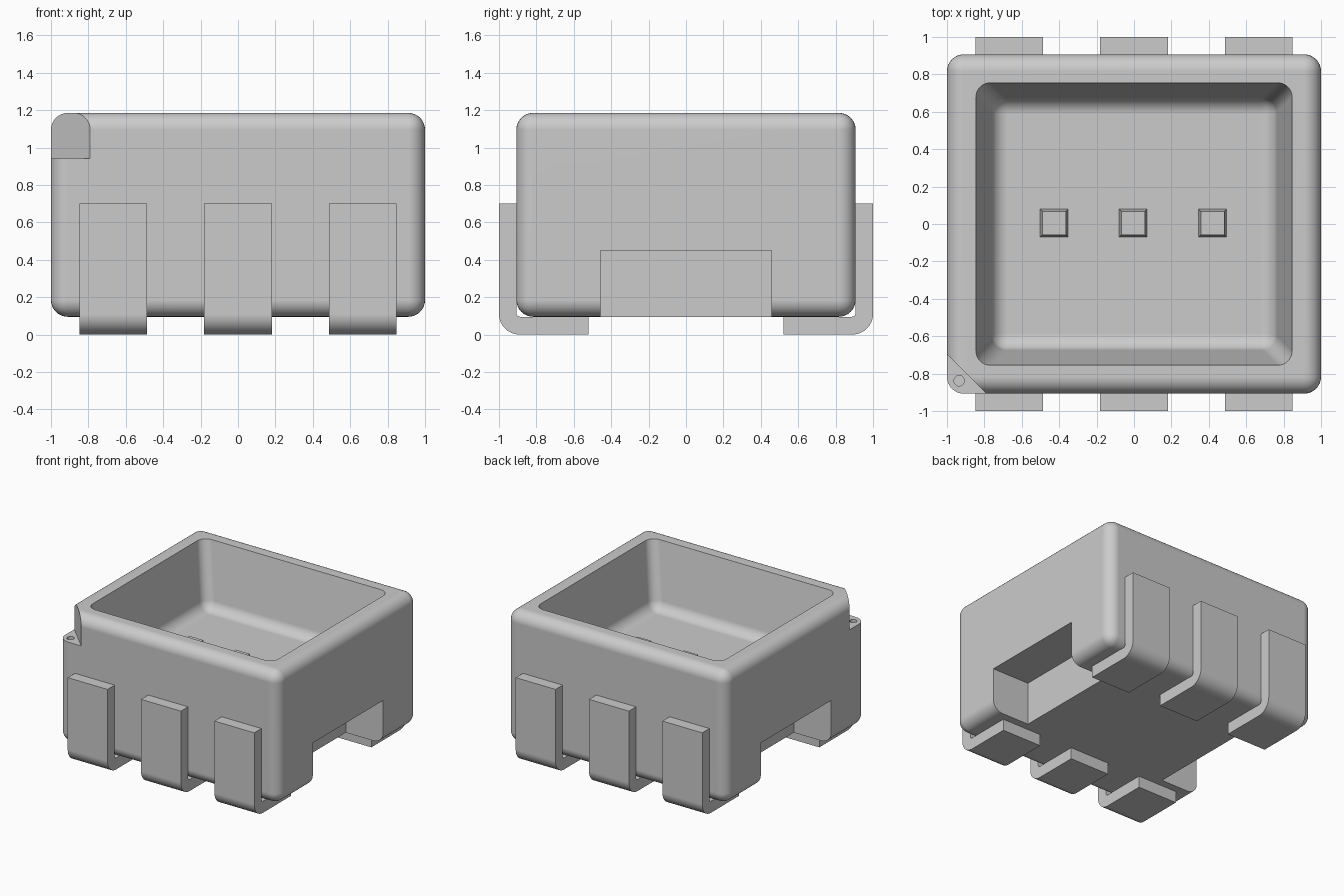
import bpy, bmesh, math
from mathutils import Matrix, Vector

if "Cube" in bpy.data.objects:
    bpy.data.objects.remove(bpy.data.objects["Cube"], do_unlink=True)

grey = bpy.data.materials.new("plain grey")
grey.use_nodes = True
colour = (0.6, 0.6, 0.6, 1)
grey.diffuse_color = colour
grey.node_tree.nodes["Principled BSDF"].inputs["Base Color"].default_value = colour


def add_object(name, bm):
    bmesh.ops.recalc_face_normals(bm, faces=bm.faces[:])
    mesh = bpy.data.meshes.new(name)
    bm.to_mesh(mesh)
    bm.free()
    mesh.materials.append(grey)
    obj = bpy.data.objects.new(name, mesh)
    bpy.context.collection.objects.link(obj)
    return obj


def block(low, high, taper=(1, 1)):
    """Box between two corners; taper scales the bottom face in x and y."""
    low, high = Vector(low), Vector(high)
    bm = bmesh.new()
    bmesh.ops.create_cube(bm, size=1)
    mid, size = (low + high) / 2, high - low
    for v in bm.verts:
        if v.co.z < 0:
            v.co.x *= taper[0]
            v.co.y *= taper[1]
        v.co = Vector(a * b for a, b in zip(v.co, size)) + mid
    return bm


def prism(outline, axis, length):
    """Extrude a closed outline of points along an axis."""
    bm = bmesh.new()
    face = bm.faces.new([bm.verts.new(p) for p in outline])
    side = bmesh.ops.extrude_face_region(bm, geom=[face])["geom"]
    moved = [g for g in side if isinstance(g, bmesh.types.BMVert)]
    bmesh.ops.translate(bm, verts=moved, vec=Vector(axis) * length)
    return bm


def round_edges(bm, edges, radius, segments=8):
    bmesh.ops.bevel(bm, geom=edges, offset=radius, offset_type='OFFSET',
                    segments=segments, profile=0.5, affect='EDGES')


def smooth(obj):
    bpy.ops.object.select_all(action='DESELECT')
    obj.select_set(True)
    bpy.context.view_layer.objects.active = obj
    bpy.ops.object.shade_smooth_by_angle(angle=math.radians(30))
    normals = obj.modifiers.new("even_normals", 'WEIGHTED_NORMAL')
    normals.keep_sharp = True


BASE, TOP, FLOOR = 0.095, 1.185, 0.66
HALF_Y = 0.907

# Housing with rounded edges
bm = block((-1, -HALF_Y, BASE), (1, HALF_Y, TOP))
round_edges(bm, bm.edges[:], 0.09)
housing = add_object("housing", bm)
cutters = []

# Tapered cavity with a filleted floor
rise = 0.1
grow = 0.183 * rise
bm = block((-0.845 - grow, -0.755 - grow, FLOOR), (0.845 + grow, 0.755 + grow, TOP + rise),
           taper=(0.749 / (0.845 + grow), 0.66 / (0.755 + grow)))
rim = TOP + rise - 0.01
round_edges(bm, [e for e in bm.edges if min(v.co.z for v in e.verts) < rim], 0.075)
cutters.append(add_object("cavity_cutter", bm))

# Recesses under both ends
for side in (-1, 1):
    xs = sorted((side * 0.66, side * 1.2))
    cutters.append(add_object("recess_cutter",
                              block((xs[0], -0.457, -0.2), (xs[1], 0.457, 0.45))))

# Corner notch and its small round dimple
ledge = 0.94
corner = [(-1.2, -HALF_Y - 0.2, ledge), (-0.59, -HALF_Y - 0.2, ledge), (-1.2, -0.497, ledge)]
cutters.append(add_object("notch_cutter", prism(corner, (0, 0, 1), 0.5)))
bm = bmesh.new()
bmesh.ops.create_cone(bm, cap_ends=True, segments=24, radius1=0.028, radius2=0.028, depth=0.1,
                      matrix=Matrix.Translation((-0.935, -0.838, ledge)))
cutters.append(add_object("dimple_cutter", bm))

for cutter in cutters:
    cutter.hide_render = True
    cut = housing.modifiers.new(cutter.name, 'BOOLEAN')
    cut.operation, cut.solver, cut.object = 'DIFFERENCE', 'EXACT', cutter

# Bake the cuts, then drop the cutters
bpy.context.view_layer.update()
graph = bpy.context.evaluated_depsgraph_get()
baked = bpy.data.meshes.new_from_object(housing.evaluated_get(graph))
housing.modifiers.clear()
housing.data = baked
for cutter in cutters:
    bpy.data.objects.remove(cutter, do_unlink=True)
smooth(housing)

# Three chips on the cavity floor
for i, x in enumerate((-0.427, -0.005, 0.42)):
    bm = block((x - 0.063, -0.058, FLOOR - 0.005), (x + 0.063, 0.068, FLOOR + 0.07))
    for v in bm.verts:
        if v.co.z < FLOOR:
            v.co.x = x + (v.co.x - x) * 1.2
            v.co.y = 0.005 + (v.co.y - 0.005) * 1.2
    add_object(f"chip_{i + 1}", bm)


# Bent leads: L profile with a rounded heel
def arc(y, z, radius, start, end, steps=8):
    angles = [math.radians(start + (end - start) * i / steps) for i in range(steps + 1)]
    return [(y + radius * math.cos(a), z + radius * math.sin(a)) for a in angles]


profile = [(0.52, BASE), (0.52, 0)]
profile += arc(0.89, 0.11, 0.11, -90, 0)
profile += [(1, 0.7), (HALF_Y, 0.7)]
profile += arc(HALF_Y - 0.02, BASE + 0.02, 0.02, 0, -90, 4)

for label, side in (("front", -1), ("back", 1)):
    for i, x in enumerate((-0.667, 0, 0.667)):
        outline = [(x - 0.181, side * y, z) for y, z in profile]
        lead = add_object(f"{label}_lead_{i + 1}", prism(outline, (1, 0, 0), 0.362))
        smooth(lead)
